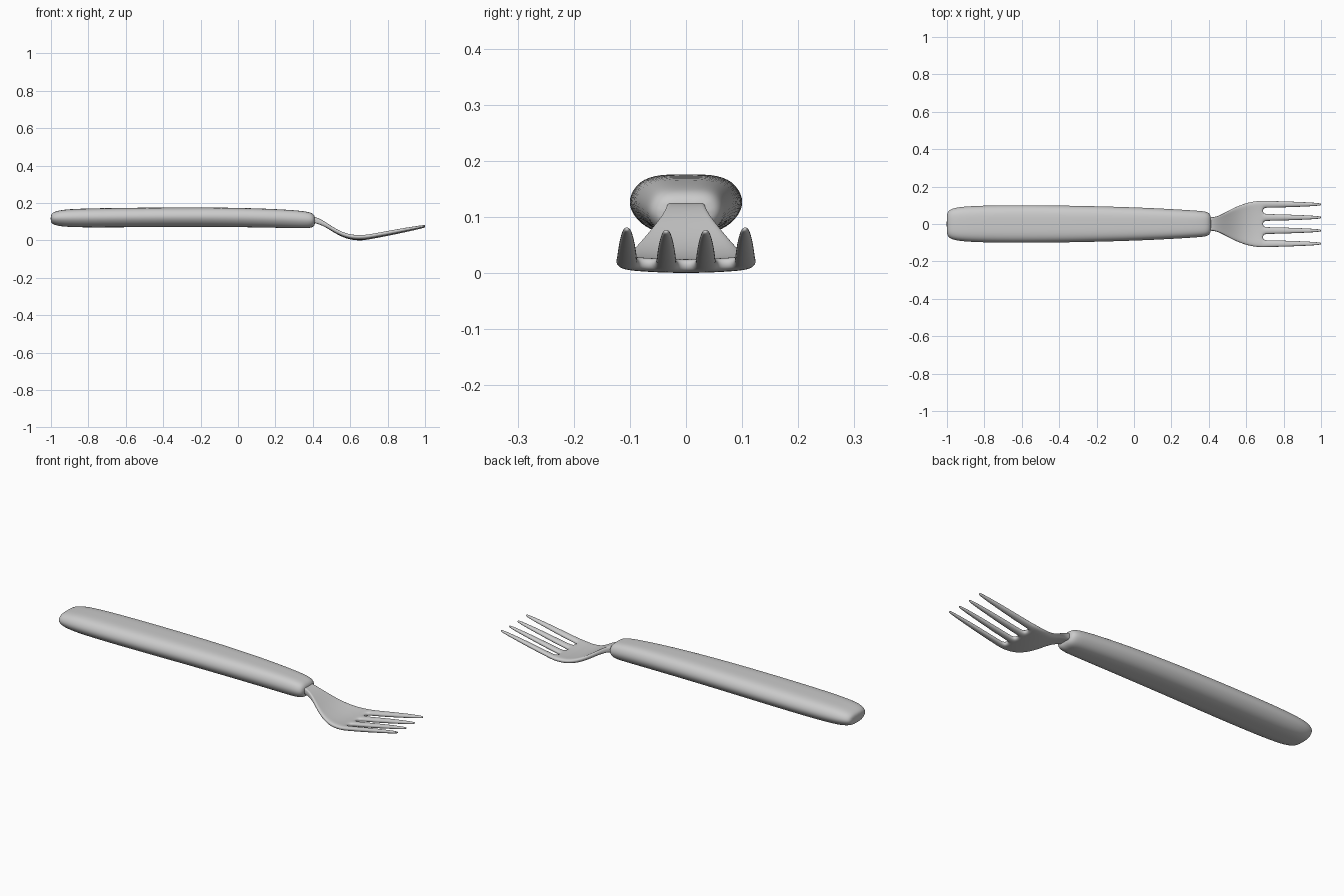
import bpy, bmesh

if "Cube" in bpy.data.objects:
    bpy.data.objects.remove(bpy.data.objects["Cube"])


def finish(name, bm, levels):
    bmesh.ops.recalc_face_normals(bm, faces=bm.faces)
    mesh = bpy.data.meshes.new(name)
    bm.to_mesh(mesh)
    bm.free()
    mesh.polygons.foreach_set("use_smooth", [True] * len(mesh.polygons))
    obj = bpy.data.objects.new(name, mesh)
    bpy.context.collection.objects.link(obj)
    sub = obj.modifiers.new("Smooth", "SUBSURF")
    sub.levels = sub.render_levels = levels
    return obj


# Handle: flat-topped rounded section lofted along x
half = [(0, 1), (0.5, 1.01), (0.86, 0.8), (1.04, 0.2), (0.98, -0.3),
        (0.74, -0.8), (0.4, -1.02), (0, -1.02)]
section = half + [(-u, v) for u, v in half[-2:0:-1]]
# x, half width, bottom z, top z
stations = [(-1.002, 0.055, 0.097, 0.135), (-0.99, 0.074, 0.086, 0.150),
            (-0.95, 0.089, 0.075, 0.163), (-0.85, 0.097, 0.070, 0.170),
            (-0.60, 0.101, 0.071, 0.174), (-0.20, 0.095, 0.074, 0.177),
            (0.10, 0.085, 0.071, 0.172), (0.30, 0.073, 0.066, 0.162),
            (0.375, 0.068, 0.065, 0.153), (0.40, 0.060, 0.071, 0.144),
            (0.413, 0.043, 0.085, 0.128)]
bm = bmesh.new()
rings = []
for x, w, lo, hi in stations:
    mid, h = (lo + hi) / 2, (hi - lo) / 2
    rings.append([bm.verts.new((x, u * w, mid + v * h)) for u, v in section])
n = len(section)
for a, b in zip(rings, rings[1:]):
    for i in range(n):
        j = (i + 1) % n
        bm.faces.new((a[i], a[j], b[j], b[i]))
for ring in (rings[0], rings[-1]):
    bm.faces.new(ring)
finish("handle", bm, 2)

# Fork head: neck and dished plate rows (x, half width, z, half thickness)
plate = [(0.39, 0.036, 0.113, 0.017), (0.43, 0.036, 0.104, 0.016),
         (0.47, 0.052, 0.083, 0.013), (0.52, 0.081, 0.049, 0.012),
         (0.57, 0.103, 0.024, 0.012), (0.62, 0.119, 0.012, 0.012),
         (0.665, 0.125, 0.012, 0.012), (0.69, 0.126, 0.014, 0.012)]
# Tine rows (x, tine half width, z, half thickness)
tines = [(0.72, 0.0195, 0.019, 0.012), (0.80, 0.0175, 0.034, 0.012),
         (0.89, 0.0140, 0.052, 0.0105), (0.96, 0.0100, 0.065, 0.008),
         (0.99, 0.0070, 0.071, 0.006), (1.002, 0.0040, 0.073, 0.004)]
rows = [(x, 0.56 * w, 0.16 * w, z, t) for x, w, z, t in plate]
rows += [(x, 0.07, w, z, t) for x, w, z, t in tines]

bm = bmesh.new()
top, bottom = [], []
for x, pitch, w, z, t in rows:
    ys = [(k - 1.5) * pitch + s * w for k in range(4) for s in (-1, 1)]
    dish = [0.45 * y * y for y in ys]
    top.append([bm.verts.new((x, y, z + d + t)) for y, d in zip(ys, dish)])
    bottom.append([bm.verts.new((x, y, z + d - t)) for y, d in zip(ys, dish)])

# Slot cells are left out beyond the plate rows
cells = {(i, j) for i in range(len(rows) - 1) for j in range(7)
         if i < len(plate) - 1 or j % 2 == 0}
for i, j in cells:
    corners = [(i, j), (i + 1, j), (i + 1, j + 1), (i, j + 1)]
    for layer in (top, bottom):
        bm.faces.new([layer[a][b] for a, b in corners])
    beside = [(i, j - 1), (i + 1, j), (i, j + 1), (i - 1, j)]
    for k, cell in enumerate(beside):
        if cell not in cells:
            (a, b), (c, d) = corners[k], corners[(k + 1) % 4]
            bm.faces.new((top[a][b], top[c][d], bottom[c][d], bottom[a][b]))
finish("fork_head", bm, 3)
